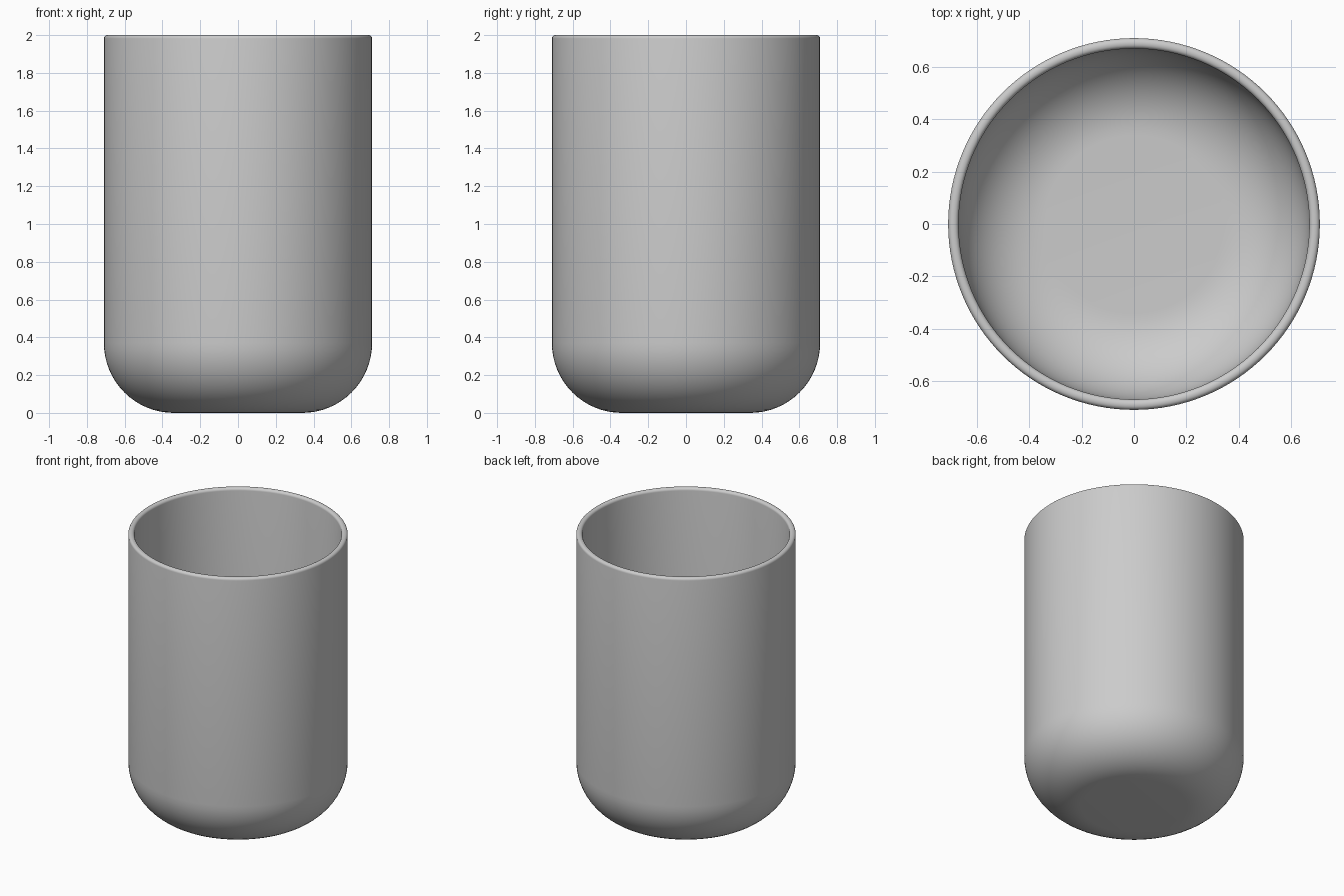
import bpy
import bmesh
from math import cos, sin, pi, radians
from mathutils import Vector

cube = bpy.data.objects.get("Cube")
if cube:
    bpy.data.objects.remove(cube, do_unlink=True)

RADIUS, HEIGHT, WALL = 0.71, 2.0, 0.04
CORNER, RIM, SEGMENTS = 0.37, 0.018, 128


def arc(cx, cz, r, start, end, steps):
    """Points of an arc in the profile plane, angles in degrees."""
    angles = [radians(start + (end - start) * i / steps) for i in range(steps + 1)]
    return [(cx + r * cos(a), cz + r * sin(a)) for a in angles]


# Cup section: outer base corner, rounded lip, inner base corner
bend = RADIUS - CORNER
profile = [(0, 0)]
profile += arc(bend, CORNER, CORNER, -90, 0, 16)
profile += arc(RADIUS - RIM, HEIGHT - RIM, RIM, 0, 90, 5)
profile += arc(RADIUS - WALL + RIM, HEIGHT - RIM, RIM, 90, 180, 5)
profile += arc(bend, CORNER, CORNER - WALL, 0, -90, 16)
profile += [(0, WALL)]

# Revolve the section around the vertical axis
bm = bmesh.new()
verts = [bm.verts.new((x, 0, z)) for x, z in profile]
edges = [bm.edges.new(pair) for pair in zip(verts, verts[1:])]
bmesh.ops.spin(bm, geom=verts + edges, cent=Vector(), axis=Vector((0, 0, 1)),
               angle=2 * pi, steps=SEGMENTS, use_merge=False)
bmesh.ops.remove_doubles(bm, verts=bm.verts, dist=0.0001)
bmesh.ops.recalc_face_normals(bm, faces=bm.faces)

mesh = bpy.data.meshes.new("cup")
bm.to_mesh(mesh)
bm.free()
cup = bpy.data.objects.new("cup", mesh)
bpy.context.collection.objects.link(cup)

# Smooth shading
bpy.ops.object.select_all(action='DESELECT')
cup.select_set(True)
bpy.context.view_layer.objects.active = cup
bpy.ops.object.shade_smooth_by_angle(angle=radians(40))
